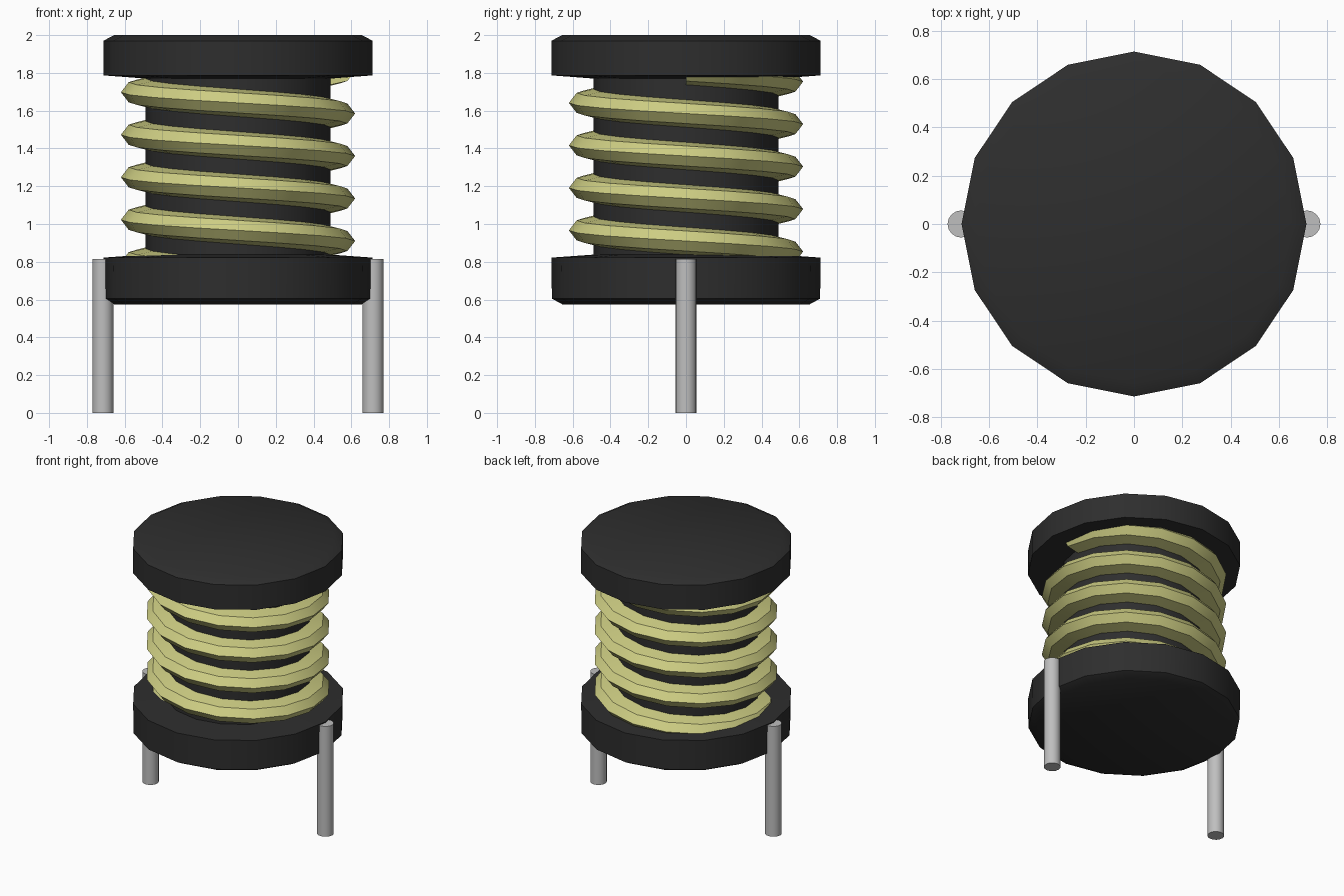
import bpy, bmesh, math

cube = bpy.data.objects.get("Cube")
if cube:
    bpy.data.objects.remove(cube, do_unlink=True)

SIDES = 16


def material(name, rgb):
    m = bpy.data.materials.new(name)
    m.diffuse_color = (*rgb, 1)
    m.use_nodes = True
    bsdf = next(n for n in m.node_tree.nodes if n.type == 'BSDF_PRINCIPLED')
    bsdf.inputs["Base Color"].default_value = (*rgb, 1)
    return m


black = material("black ferrite", (0.027, 0.027, 0.027))
yellow = material("pale yellow wire", (0.62, 0.62, 0.23))
grey = material("grey metal", (0.52, 0.52, 0.52))


def finish(name, bm, mat):
    bmesh.ops.recalc_face_normals(bm, faces=bm.faces[:])
    mesh = bpy.data.meshes.new(name)
    bm.to_mesh(mesh)
    bm.free()
    mesh.materials.append(mat)
    ob = bpy.data.objects.new(name, mesh)
    bpy.context.collection.objects.link(ob)
    bpy.ops.object.select_all(action='DESELECT')
    ob.select_set(True)
    bpy.context.view_layer.objects.active = ob
    bpy.ops.object.shade_smooth_by_angle(angle=math.radians(30))
    return ob


def lathe(name, profile, sides, mat, centre_x=0.0):
    """Revolve an open (radius, height) profile and cap both ends."""
    bm = bmesh.new()
    rings = []
    for r, z in profile:
        rings.append([bm.verts.new((centre_x + r * math.cos(2 * math.pi * i / sides),
                                    r * math.sin(2 * math.pi * i / sides), z))
                      for i in range(sides)])
    for a, b in zip(rings, rings[1:]):
        for i in range(sides):
            j = (i + 1) % sides
            bm.faces.new((a[i], a[j], b[j], b[i]))
    bm.faces.new(rings[0])
    bm.faces.new(rings[-1])
    return finish(name, bm, mat)


# Bobbin: lower flange, drum and upper flange in one profile
lathe("bobbin_core", [(0.655, 0.575), (0.71, 0.605), (0.713, 0.822), (0.49, 0.838),
                      (0.49, 1.77), (0.713, 1.787), (0.713, 1.97), (0.655, 2.0)],
      SIDES, black)

# Wire winding: half-round section swept down a helix, ends sunk in the flanges
turns, pitch, top_z = 5, 0.225, 1.81
section = [(0.48 + 0.14 * math.cos(math.radians(a)), 0.075 * math.sin(math.radians(a)))
           for a in (-90, -45, 0, 45, 90)]
bm = bmesh.new()
rings = []
for s in range(turns * SIDES + 1):
    a = 2 * math.pi * s / SIDES
    z0 = top_z - pitch * s / SIDES
    rings.append([bm.verts.new((r * math.cos(a), r * math.sin(a), z0 + dz))
                  for r, dz in section])
n = len(section)
for a, b in zip(rings, rings[1:]):
    for i in range(n):
        j = (i + 1) % n
        bm.faces.new((a[i], a[j], b[j], b[i]))
bm.faces.new(rings[0])
bm.faces.new(rings[-1])
finish("wire_winding", bm, yellow)

# Two pin legs against the lower flange
for side, x in (("left", 0.715), ("right", -0.715)):
    lathe(side + "_pin", [(0.056, 0.0), (0.056, 0.815)], SIDES, grey, x)
